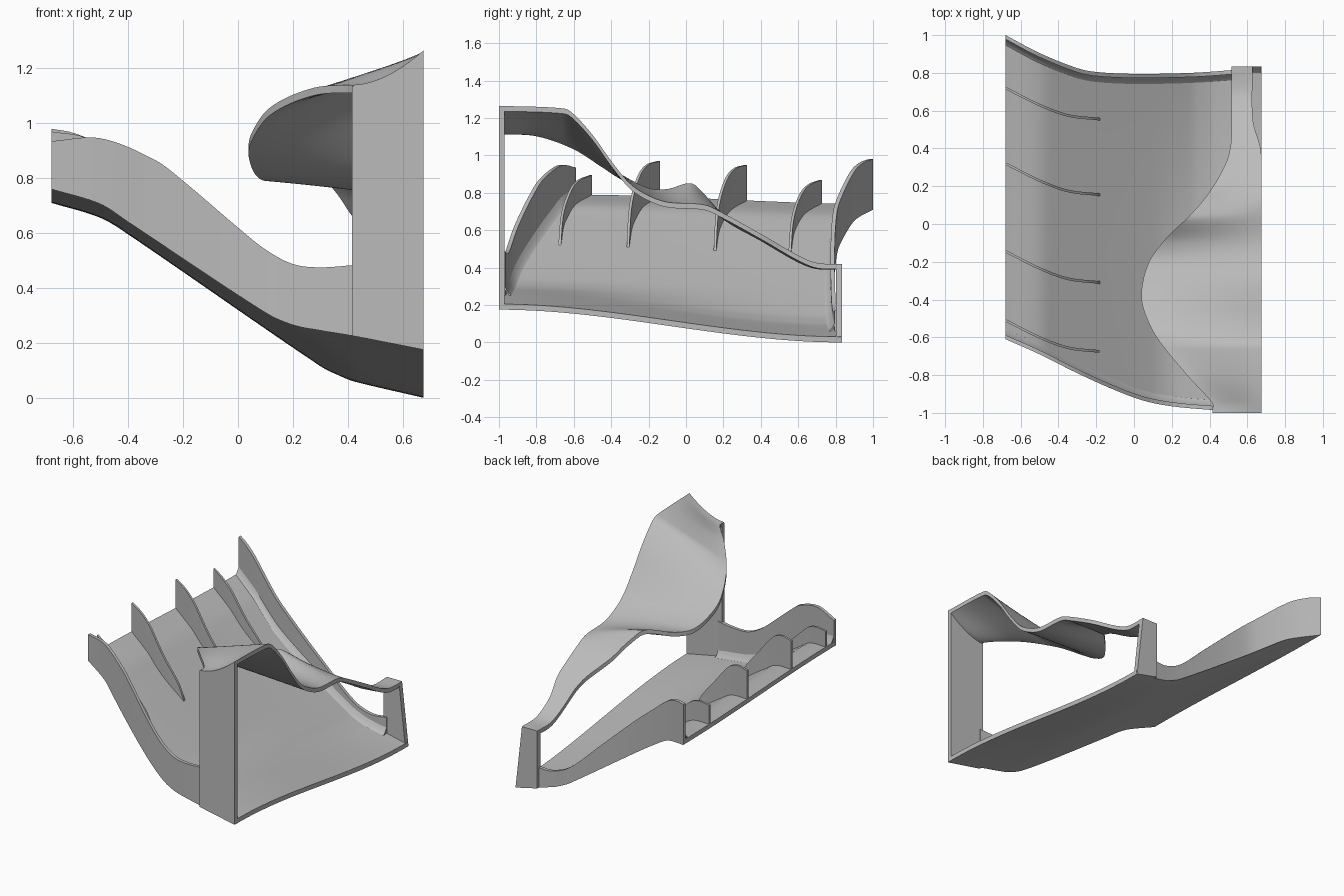
import bpy, bmesh
from mathutils import Vector

if "Cube" in bpy.data.objects:
    bpy.data.objects.remove(bpy.data.objects["Cube"])

grey = bpy.data.materials.new("plain grey")
grey.use_nodes = True
grey.diffuse_color = (0.5, 0.5, 0.5, 1)
grey.node_tree.nodes["Principled BSDF"].inputs["Base Color"].default_value = (0.5, 0.5, 0.5, 1)


def lerp(a, b, t):
    return a + (b - a) * t


def spline(*pts):
    """Smooth function through (x, value) points."""
    def slope(i):
        a, b = pts[max(i - 1, 0)], pts[min(i + 1, len(pts) - 1)]
        return (b[1] - a[1]) / (b[0] - a[0])

    def value(x):
        i = 0
        while i < len(pts) - 2 and x > pts[i + 1][0]:
            i += 1
        (x0, a), (x1, b) = pts[i], pts[i + 1]
        w = x1 - x0
        t = min(max((x - x0) / w, 0), 1)
        return ((2*t**3 - 3*t*t + 1) * a + (t**3 - 2*t*t + t) * w * slope(i)
                + (3*t*t - 2*t**3) * b + (t**3 - t*t) * w * slope(i + 1))
    return value


def sheet(name, point, u_range, nu, nv, thickness):
    """Solid plate: a grid of point(u, v), thickened along a vector."""
    bm = bmesh.new()
    rows = [[bm.verts.new(point(lerp(*u_range, i / nu), j / nv)) for j in range(nv + 1)]
            for i in range(nu + 1)]
    for a, b in zip(rows, rows[1:]):
        for j in range(nv):
            bm.faces.new((a[j], b[j], b[j + 1], a[j + 1]))
    new = bmesh.ops.extrude_face_region(bm, geom=bm.faces[:], use_keep_orig=True)
    moved = [g for g in new["geom"] if isinstance(g, bmesh.types.BMVert)]
    bmesh.ops.translate(bm, verts=moved, vec=Vector(thickness))
    bmesh.ops.recalc_face_normals(bm, faces=bm.faces[:])
    mesh = bpy.data.meshes.new(name)
    bm.to_mesh(mesh)
    bm.free()
    mesh.materials.append(grey)
    obj = bpy.data.objects.new(name, mesh)
    bpy.context.collection.objects.link(obj)
    bpy.ops.object.select_all(action="DESELECT")
    obj.select_set(True)
    bpy.context.view_layer.objects.active = obj
    bpy.ops.object.shade_smooth_by_angle()
    return obj


LEFT, RIGHT, SKIN = -0.68, 0.675, 0.03

# Plan outlines and heights of the two long edges
front_y = spline((LEFT, -0.61), (-0.5, -0.69), (-0.3, -0.79), (-0.1, -0.88), (0.05, -0.935),
                 (0.2, -0.965), (0.42, -0.985), (RIGHT, -1))
rear_y = spline((LEFT, 1), (-0.5, 0.905), (-0.3, 0.825), (-0.2, 0.805), (0, 0.795),
                (0.3, 0.8), (0.52, 0.815), (RIGHT, 0.83))
front_z = spline((LEFT, 0.76), (-0.5, 0.705), (-0.4, 0.64), (0.1, 0.31), (0.2, 0.265),
                 (0.3, 0.245), (0.42, 0.225), (RIGHT, 0.175))
rear_z = spline((LEFT, 0.71), (-0.5, 0.655), (-0.4, 0.595), (0.3, 0.115), (0.37, 0.08),
                (0.42, 0.06), (RIGHT, 0.0))
front_top = spline((LEFT, 0.935), (-0.5, 0.945), (-0.3, 0.865), (-0.2, 0.79), (0, 0.62),
                   (0.1, 0.54), (0.2, 0.487), (0.3, 0.475), (0.44, 0.485))
rear_top = spline((LEFT, 0.98), (-0.6, 0.965), (-0.5, 0.92), (-0.3, 0.76), (-0.17, 0.65),
                  (0.07, 0.43), (0.3, 0.22), (0.43, 0.165), (0.54, 0.17))


def floor_z(x, v):
    return lerp(front_z(x), rear_z(x), v * v * (3 - 2 * v))


def floor_at(x, y):
    return floor_z(x, (y - front_y(x)) / (rear_y(x) - front_y(x)))


# Ramped floor
sheet("floor", lambda x, v: (x, lerp(front_y(x), rear_y(x), v), floor_z(x, v)),
      (LEFT, RIGHT), 64, 32, (0, 0, SKIN))

# Long side walls
sheet("front_wall", lambda x, v: (x, front_y(x), lerp(front_z(x), front_top(x), v)),
      (LEFT, 0.44), 56, 1, (0, 0.022, 0))
sheet("rear_wall", lambda x, v: (x, rear_y(x), lerp(rear_z(x), rear_top(x), v)),
      (LEFT, 0.54), 56, 1, (0, -0.022, 0))


# Rounded fillets where the walls meet the floor
def fillet(name, edge_y, side, end):
    def point(x, v):
        y = edge_y(x) + side * (0.02 + 0.05 * v)
        return (x, y, floor_at(x, y) + SKIN - 0.006 + 0.05 * (1 - v) ** 2)
    sheet(name, point, (LEFT, end), 56, 5, (0, 0, -0.012))


fillet("front_fillet", front_y, 1, 0.44)
fillet("rear_fillet", rear_y, -1, 0.54)

# Four curved fins
fin_bend = spline((LEFT, 0), (-0.5, -0.09), (-0.35, -0.145), (-0.18, -0.165))
fin_rise = spline((LEFT, 1), (-0.57, 1.07), (-0.45, 0.97), (-0.33, 0.68), (-0.22, 0.36), (-0.18, 0.03))


def fin(number, y0, height):
    def point(x, v):
        y = y0 + fin_bend(x)
        z = floor_at(x, y) + 0.01
        return (x, y - 0.007, z + v * (0.02 + height * fin_rise(x)))
    sheet(f"fin_{number}", point, (LEFT, -0.18), 24, 1, (0, 0.014, 0))


for number, (y0, height) in enumerate(((-0.51, 0.105), (-0.145, 0.19), (0.32, 0.19), (0.72, 0.125)), 1):
    fin(number, y0, height)

# Twisting upper wing
wing_inner = spline((-1, 0.42), (-0.95, 0.415), (-0.8, 0.28), (-0.6, 0.12), (-0.45, 0.05),
                    (-0.35, 0.04), (-0.2, 0.08), (-0.07, 0.175), (0.05, 0.3), (0.17, 0.4),
                    (0.32, 0.485), (0.42, 0.512), (0.5, 0.515), (0.835, 0.515))
wing_outer = spline((-1, RIGHT), (0.3, RIGHT), (0.4, 0.67), (0.55, 0.63), (0.835, 0.628))
inner_z = spline((-1, 1.14), (-0.8, 1.13), (-0.6, 1.06), (-0.45, 0.965), (-0.35, 0.9),
                 (-0.2, 0.825), (-0.1, 0.82), (0.03, 0.85), (0.1, 0.79), (0.2, 0.685),
                 (0.4, 0.57), (0.6, 0.455), (0.7, 0.42), (0.835, 0.42))
outer_z = spline((-1, 1.265), (-0.65, 1.25), (-0.6, 1.22), (-0.5, 1.11), (-0.4, 0.97),
                 (-0.3, 0.85), (-0.2, 0.785), (-0.1, 0.75), (0.1, 0.735), (0.2, 0.69),
                 (0.4, 0.58), (0.6, 0.465), (0.7, 0.425), (0.835, 0.42))


def wing_bow(y):
    return 1 + 0.8 * min(max((-0.65 - y) / 0.35, 0), 1)


def wing_point(y, v):
    return (lerp(wing_inner(y), wing_outer(y), v), y,
            lerp(inner_z(y), outer_z(y), v ** wing_bow(y)))


sheet("wing", wing_point, (-1, 0.835), 110, 14, (0, 0, -0.028))

# Front post, its top following the wing edge
sheet("front_post",
      lambda t, v: (lerp(0.415, RIGHT, t), -1,
                    lerp(front_z(lerp(0.415, RIGHT, t)), wing_point(-1, t)[2] - 0.005, v)),
      (0, 1), 14, 1, (0, 0.03, 0))

# Tapered rear post
sheet("rear_post",
      lambda t, v: (lerp(0.515, lerp(RIGHT, 0.628, v), t), 0.835,
                    lerp(rear_z(lerp(0.515, RIGHT, t)), 0.415, v)),
      (0, 1), 2, 1, (0, -0.033, 0))
